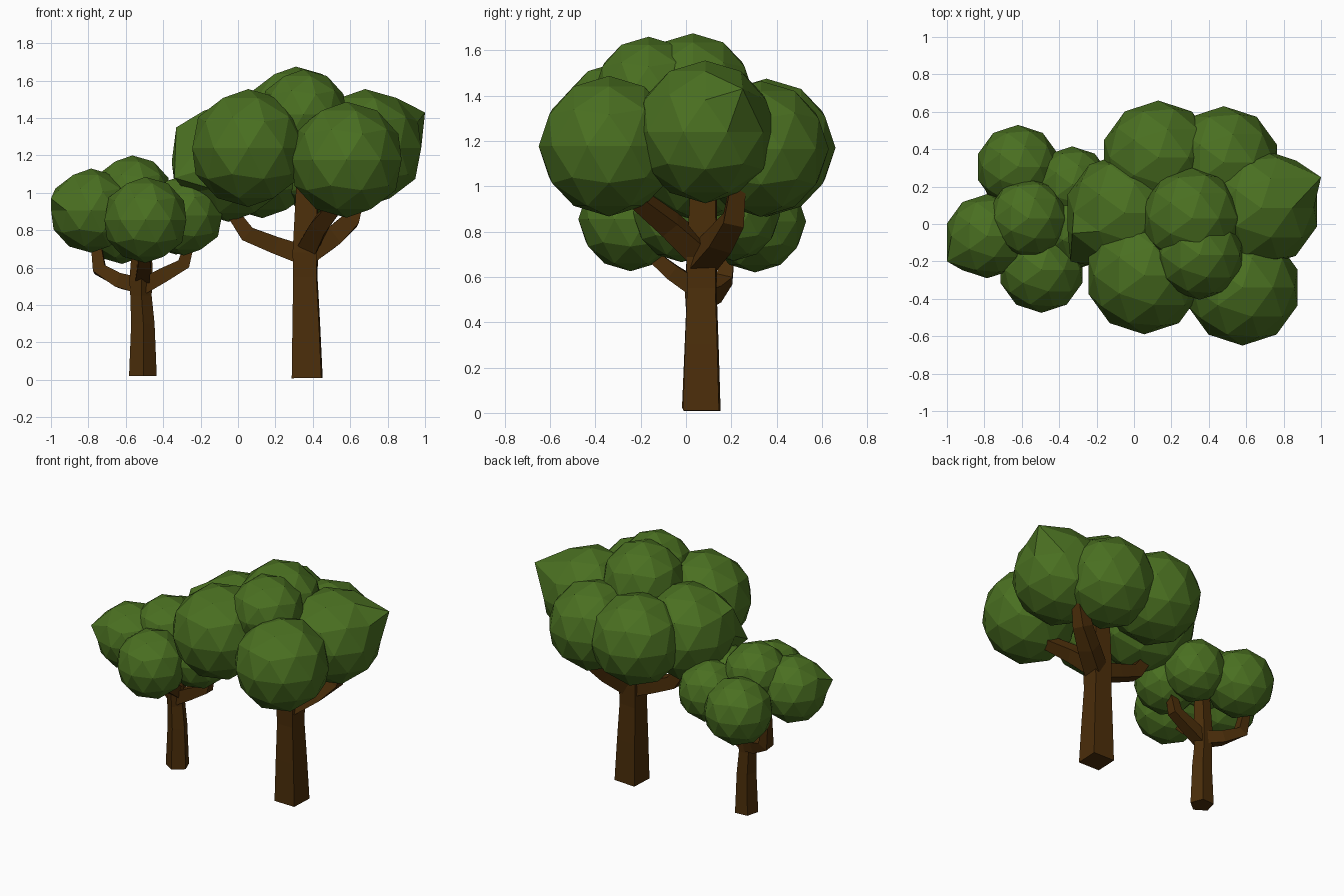
import bpy, bmesh, math
from mathutils import Vector, Matrix

if "Cube" in bpy.data.objects:
    bpy.data.objects.remove(bpy.data.objects["Cube"])


def material(name, rgb):
    m = bpy.data.materials.new(name)
    m.diffuse_color = (*rgb, 1)
    m.use_nodes = True
    m.node_tree.nodes["Principled BSDF"].inputs["Base Color"].default_value = m.diffuse_color
    return m


LEAF = material("leaf green", (0.068, 0.16, 0.015))
BARK = material("bark brown", (0.07, 0.027, 0.003))


def finish(bm, name, mat):
    bmesh.ops.recalc_face_normals(bm, faces=bm.faces)
    me = bpy.data.meshes.new(name)
    bm.to_mesh(me)
    bm.free()
    me.materials.append(mat)
    ob = bpy.data.objects.new(name, me)
    bpy.context.collection.objects.link(ob)


def add_tube(bm, path, sides, turn):
    """Faceted limb along (x, y, z, radius) points."""
    pts = [Vector(p[:3]) for p in path]
    rings = []
    for i, p in enumerate(pts):
        d = (pts[min(i + 1, len(pts) - 1)] - pts[max(i - 1, 0)]).normalized()
        u = d.cross(Vector((0, 1, 0)))
        if u.length < 0.3:
            u = d.cross(Vector((1, 0, 0)))
        u.normalize()
        v = d.cross(u)
        ring = []
        for k in range(sides):
            a = 2 * math.pi * (k + turn) / sides
            ring.append(bm.verts.new(p + path[i][3] * (u * math.cos(a) + v * math.sin(a))))
        rings.append(ring)
    for a, b in zip(rings, rings[1:]):
        for k in range(sides):
            j = (k + 1) % sides
            bm.faces.new((a[k], a[j], b[j], b[k]))
    bm.faces.new(rings[0])
    bm.faces.new(rings[-1])


def tree_wood(name, trunk, sides, turn, branches):
    bm = bmesh.new()
    add_tube(bm, trunk, sides, turn)
    for b in branches:
        add_tube(bm, b, 4, 0.5)
    finish(bm, name, BARK)


def crown(name, blobs, spikes):
    """Faceted leaf balls; the vertex nearest each spike is pulled to it."""
    bm = bmesh.new()
    for x, y, z, r in blobs:
        bmesh.ops.create_icosphere(bm, subdivisions=2, radius=r,
                                   matrix=Matrix.Translation((x, y, z)))
    for s in spikes:
        target = Vector(s)
        v = min(bm.verts, key=lambda w: (w.co - target).length)
        v.co = target
    finish(bm, name, LEAF)


# Large tree: near-square trunk and limbs
tree_wood("large_trunk",
          [(.37, .07, .01, .112), (.365, .07, .3, .1), (.36, .07, .55, .088),
           (.36, .07, .68, .092), (.37, .08, 1.1, .075)], 4, .47,
          [[(.37, .07, .66, .075), (.2, .07, .72, .065), (.05, .06, .78, .06), (-.07, .06, .95, .04)],
           [(.37, .07, .67, .08), (.5, .15, .76, .075), (.6, .21, .85, .065), (.67, .24, 1.08, .04)],
           [(.37, .07, .7, .075), (.44, -.07, .83, .065), (.54, -.22, .95, .05)]])
crown("large_crown",
      [(.58, -.34, 1.177, .31),    # front right
       (.055, -.275, 1.24, .315),  # front left
       (-.05, .06, 1.165, .32),    # left
       (.13, .355, 1.17, .305),    # back left
       (.48, .33, 1.165, .3),      # back right
       (.68, .085, 1.24, .315),    # right
       (.31, .03, 1.405, .27),     # top
       (.35, -.165, 1.42, .24)],   # top front
      [(1.0, .25, 1.43), (-.34, -.2, 1.08), (-.33, -.05, 1.35)])

# Small tree
tree_wood("small_trunk",
          [(-.51, .06, .02, .078), (-.51, .06, .3, .066), (-.52, .06, .45, .06),
           (-.52, .06, .53, .065), (-.51, .06, .85, .05)], 5, .3,
          [[(-.51, .06, .5, .06), (-.63, .12, .53, .055), (-.74, .17, .59, .05), (-.77, .2, .8, .032)],
           [(-.51, .06, .5, .06), (-.4, .06, .56, .055), (-.29, .06, .62, .048), (-.24, .06, .8, .03)],
           [(-.51, .06, .54, .055), (-.5, -.06, .62, .05), (-.5, -.18, .72, .035)]])
crown("small_crown",
      [(-.495, -.245, .855, .23),   # front
       (-.785, -.065, .905, .225),  # left
       (-.62, .305, .845, .225),    # back left
       (-.565, .03, .985, .215),    # top
       (-.29, -.02, .88, .215),     # right
       (-.33, .21, .875, .205)],    # back right
      [(-1.0, -.2, .97)])
